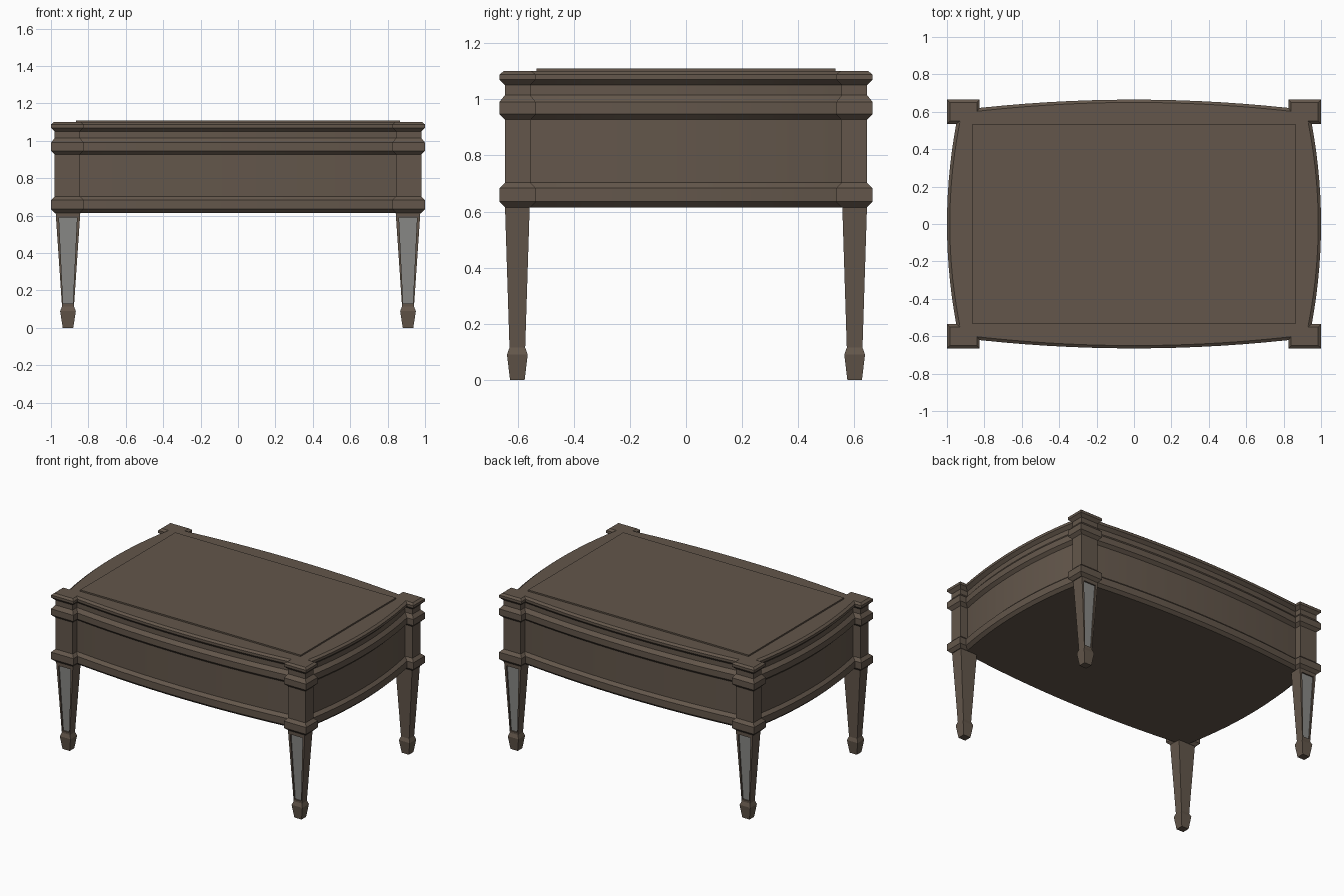
import bpy, bmesh
from mathutils import Vector

if "Cube" in bpy.data.objects:
    bpy.data.objects.remove(bpy.data.objects["Cube"])


def material(name, rgb):
    m = bpy.data.materials.new(name)
    m.diffuse_color = (*rgb, 1)
    m.use_nodes = True
    m.node_tree.nodes["Principled BSDF"].inputs["Base Color"].default_value = m.diffuse_color
    return m


WOOD = material("dark_wood", (0.125, 0.094, 0.07))
METAL = material("grey_inlay", (0.25, 0.25, 0.24))

# Moulding profile shared by body and posts: (height, inset from outer line)
PROFILE = [(0.615, 0.02), (0.635, 0), (0.683, 0), (0.703, 0.02), (0.927, 0.02),
           (0.947, 0), (0.99, 0), (1.015, 0.02), (1.05, 0.02), (1.07, 0),
           (1.088, 0), (1.10, 0.015)]


def loft(bm, rings):
    """Skin a stack of counter-clockwise rings and cap both ends."""
    vs = [[bm.verts.new(p) for p in r] for r in rings]
    n = len(vs[0])
    sides = []
    for a, b in zip(vs, vs[1:]):
        sides.append([bm.faces.new((a[i], a[(i + 1) % n], b[(i + 1) % n], b[i]))
                      for i in range(n)])
    bm.faces.new(vs[0][::-1])
    bm.faces.new(vs[-1])
    return sides


def finish(name, bm, mirror=False):
    bm.normal_update()
    me = bpy.data.meshes.new(name)
    bm.to_mesh(me)
    bm.free()
    me.materials.append(WOOD)
    me.materials.append(METAL)
    ob = bpy.data.objects.new(name, me)
    bpy.context.collection.objects.link(ob)
    if mirror:
        mod = ob.modifiers.new("four_corners", 'MIRROR')
        mod.use_axis = (True, True, False)
        mod.use_mirror_merge = False
    return ob


def rect(cx, cy, hx, hy, z):
    return [(cx - hx, cy - hy, z), (cx + hx, cy - hy, z),
            (cx + hx, cy + hy, z), (cx - hx, cy + hy, z)]


def bowed(z, d, seg=16):
    """Rectangle outline whose four sides bow outward."""
    a, b, sx, sy = 1 - d, 0.665 - d, 0.064, 0.057
    ts = [-1 + 2 * i / seg for i in range(seg)]
    front = [((a - sx) * t, -(b - sy * t * t)) for t in ts]
    right = [(a - sx * t * t, (b - sy) * t) for t in ts]
    half = front + right
    return [(x, y, z) for x, y in half + [(-x, -y) for x, y in half]]


# Bow-sided body with mouldings
bm = bmesh.new()
loft(bm, [bowed(z, d) for z, d in PROFILE])
body = finish("table_body", bm)
bpy.context.view_layer.objects.active = body
body.select_set(True)
bpy.ops.object.shade_smooth_by_angle()

# Raised top panel
bm = bmesh.new()
loft(bm, [rect(0, 0, 0.865, 0.533, z) for z in (1.09, 1.11)])
finish("top_panel", bm)

# Square corner posts repeating the mouldings
bm = bmesh.new()
loft(bm, [rect(0.9125, -0.6, 0.0875 - d, 0.065 - d, z) for z, d in PROFILE])
finish("corner_posts", bm, mirror=True)

# Tapered legs with spade feet
LX, LY = 0.909, -0.601
LEG = [(0.0, 0.028, 0.026), (0.09, 0.042, 0.037), (0.115, 0.032, 0.028),
       (0.617, 0.066, 0.044)]
bm = bmesh.new()
sides = loft(bm, [rect(LX, LY, hx, hy, z) for z, hx, hy in LEG])

# Recessed grey inlay on the outward face of each leg
face = sides[2][0]
bm.normal_update()
bmesh.ops.inset_individual(bm, faces=[face], thickness=0.008)
for v in face.verts:
    top = v.co.z > 0.3
    z = 0.59 if top else 0.13
    f = (z - 0.115) / (0.617 - 0.115)
    v.co = Vector((LX + (1 if v.co.x > LX else -1) * (0.048 if top else 0.026),
                   LY - (0.028 + 0.016 * f), z))
inlay = bmesh.ops.extrude_discrete_faces(bm, faces=[face])["faces"][0]
bmesh.ops.translate(bm, verts=inlay.verts, vec=(0, 0.01, 0))
inlay.material_index = 1
finish("legs", bm, mirror=True)
